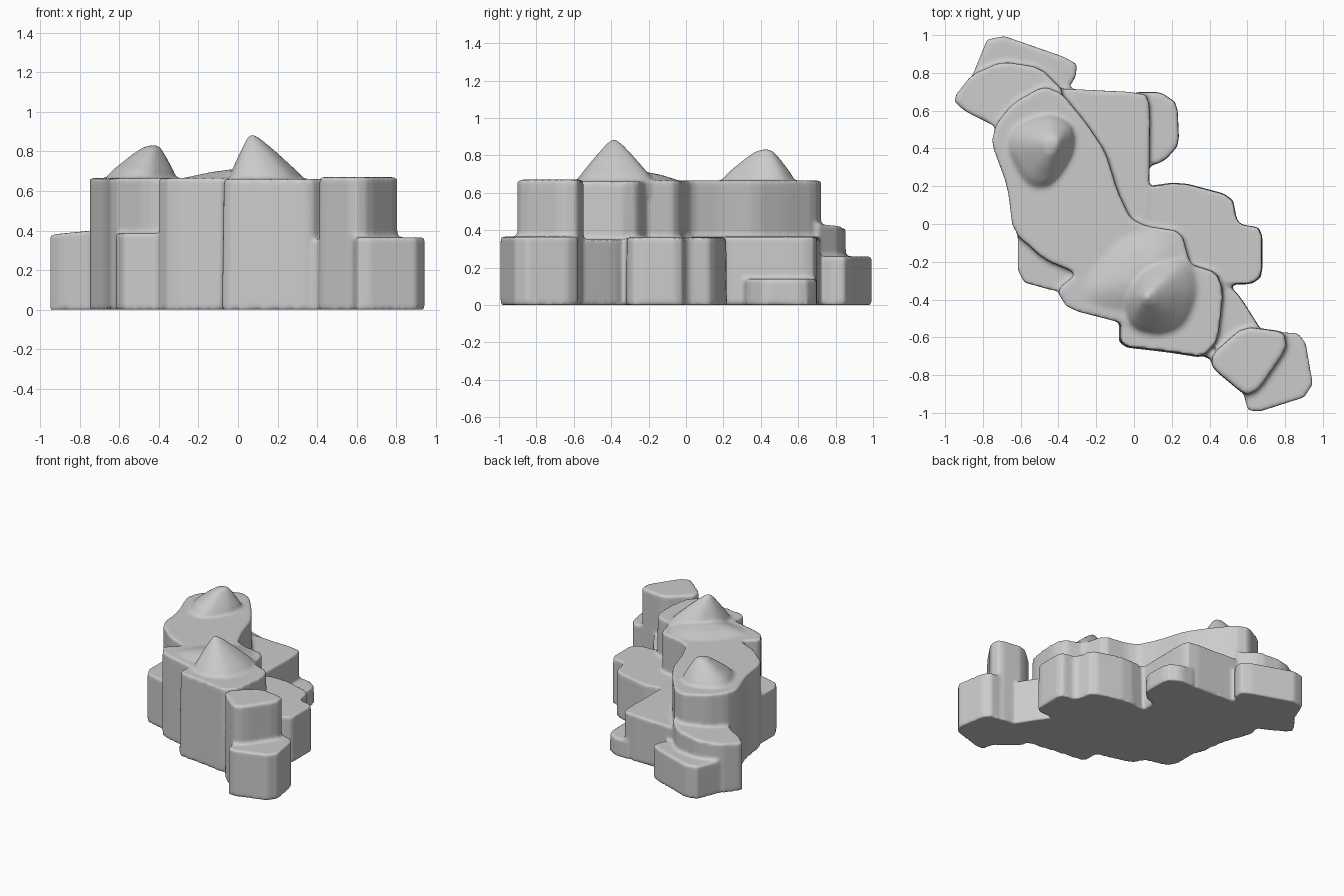
import bpy, bmesh
from mathutils import Vector


def soften(pts, r=0.16):
    # cut each plan corner once so the outline reads as weathered
    out = []
    for i, p in enumerate(pts):
        a, b, p = Vector(pts[i - 1]), Vector(pts[(i + 1) % len(pts)]), Vector(p)
        out += [p.lerp(a, r), p.lerp(b, r)]
    return out


def loft(name, rings):
    bm = bmesh.new()
    loops = [[bm.verts.new(p) for p in ring] for ring in rings]
    n = len(loops[0])
    for lo, hi in zip(loops, loops[1:]):
        for i in range(n):
            j = (i + 1) % n
            bm.faces.new((lo[i], lo[j], hi[j], hi[i]))
    bm.faces.new(loops[0][::-1])
    bm.faces.new(loops[-1])
    bmesh.ops.recalc_face_normals(bm, faces=bm.faces)
    me = bpy.data.meshes.new(name)
    bm.to_mesh(me)
    bm.free()
    ob = bpy.data.objects.new(name, me)
    bpy.context.collection.objects.link(ob)
    parts.append(ob)


def block(name, height, pts, slope_x=0.0, taper=0.985):
    # upright stone block; slope_x tilts its top along x
    ps = soften(pts)
    c = sum(ps, Vector((0, 0))) / len(ps)
    top = [c + (p - c) * taper for p in ps]
    loft(name, [[(p.x, p.y, 0) for p in ps],
                [(p.x, p.y, height + slope_x * (p.x - c.x)) for p in top]])


def peak(name, apex, pts, profile):
    # rings shrink from the base outline toward an off-centre apex
    ps = soften(soften(pts, 0.22), 0.25)
    a = Vector(apex)
    loft(name, [[(*(a + (p - a) * t), z) for p in ps] for t, z in profile])


parts = []

# tall winding ridge and its front bastion
block("ridge", 0.665, [
    (-0.755, 0.43), (-0.73, 0.53), (-0.64, 0.64), (-0.48, 0.73), (-0.38, 0.69),
    (-0.25, 0.53), (-0.15, 0.38), (-0.09, 0.18), (-0.02, 0.03), (0.06, -0.01),
    (0.25, -0.04), (0.3, -0.22), (0.3, -0.5), (0.0, -0.54), (-0.35, -0.45),
    (-0.41, -0.35), (-0.30, -0.26), (-0.47, -0.19), (-0.64, -0.04), (-0.67, 0.2)], taper=1.0)
block("front_bastion", 0.66, [
    (-0.08, -0.5), (-0.08, -0.65), (0.18, -0.68), (0.37, -0.71), (0.45, -0.62),
    (0.48, -0.35), (0.44, -0.25), (0.28, -0.2), (0.1, -0.3)], taper=0.97)

# tall pillar on the right end, low link and corner block
block("end_pillar", 0.67, [
    (0.58, -0.54), (0.80, -0.57), (0.81, -0.66), (0.66, -0.88), (0.59, -0.91),
    (0.41, -0.76), (0.41, -0.69)])
block("pillar_link", 0.35, [
    (0.3, -0.3), (0.48, -0.3), (0.56, -0.38), (0.68, -0.57), (0.55, -0.75),
    (0.35, -0.7)])
block("corner_step", 0.365, [
    (0.7, -0.57), (0.9, -0.58), (0.955, -0.9), (0.61, -1.01), (0.57, -0.86)], taper=1.0)

# low terraces
block("right_terrace", 0.36, [
    (0.0, 0.19), (0.24, 0.225), (0.52, 0.15), (0.55, 0.0), (0.68, -0.02),
    (0.68, -0.28), (0.62, -0.32), (0.48, -0.32), (0.3, -0.22), (0.0, -0.15)])
block("back_terrace", 0.365, [
    (-0.45, 0.72), (0.06, 0.695), (0.085, 0.62), (0.08, 0.15), (0.05, -0.1),
    (-0.4, 0.0)], taper=1.0)
block("small_shelf", 0.14, [
    (0.0, 0.7), (0.14, 0.7), (0.23, 0.64), (0.24, 0.42), (0.16, 0.33),
    (0.0, 0.28)])
block("left_step", 0.385, [
    (-0.615, 0.05), (-0.615, -0.30), (-0.4, -0.36), (-0.2, -0.3), (-0.3, 0.05)], taper=1.0)

# stepped blocks at the back left
block("rounded_step", 0.405, [
    (-0.96, 0.66), (-0.86, 0.79), (-0.70, 0.86), (-0.5, 0.83), (-0.36, 0.69),
    (-0.5, 0.5), (-0.72, 0.51), (-0.9, 0.6)], slope_x=0.1, taper=1.0)
block("back_step", 0.26, [
    (-0.76, 1.02), (-0.30, 0.86), (-0.31, 0.77), (-0.4, 0.66), (-0.7, 0.6),
    (-0.87, 0.75)], taper=1.0)

# swelling of the ridge below the front peak, then the two peaks
peak("ridge_swell", (0.08, -0.28), [
    (-0.32, -0.36), (-0.1, -0.08), (0.05, -0.02), (0.2, -0.06), (0.3, -0.25),
    (0.2, -0.5), (-0.2, -0.45)], [(1, 0.6), (0.98, 0.665), (0.6, 0.695), (0.3, 0.71)])
peak("front_peak", (0.065, -0.385), [
    (-0.06, -0.36), (0.08, -0.18), (0.3, -0.16), (0.35, -0.35), (0.28, -0.54),
    (0.14, -0.6), (-0.03, -0.56)],
    [(1, 0.58), (1, 0.66), (0.82, 0.71), (0.5, 0.79), (0.22, 0.855), (0.06, 0.885)])
peak("back_peak", (-0.42, 0.43), [
    (-0.69, 0.4), (-0.64, 0.53), (-0.45, 0.6), (-0.31, 0.53), (-0.31, 0.37),
    (-0.44, 0.18), (-0.58, 0.19)],
    [(1, 0.58), (1, 0.66), (0.82, 0.71), (0.5, 0.775), (0.25, 0.82), (0.08, 0.832)])

# fuse everything into one softly worn rock
bpy.ops.object.select_all(action='DESELECT')
for ob in parts:
    ob.select_set(True)
rock = parts[0]
bpy.context.view_layer.objects.active = rock
bpy.ops.object.join()
rock.name = "stepped_rock"
m = rock.modifiers.new("fuse", 'REMESH')
m.mode = 'VOXEL'
m.voxel_size = 0.012
m.use_smooth_shade = True
s = rock.modifiers.new("wear", 'SMOOTH')
s.factor = 0.5
s.iterations = 5
bpy.ops.object.convert(target='MESH')
bpy.ops.object.shade_smooth()
